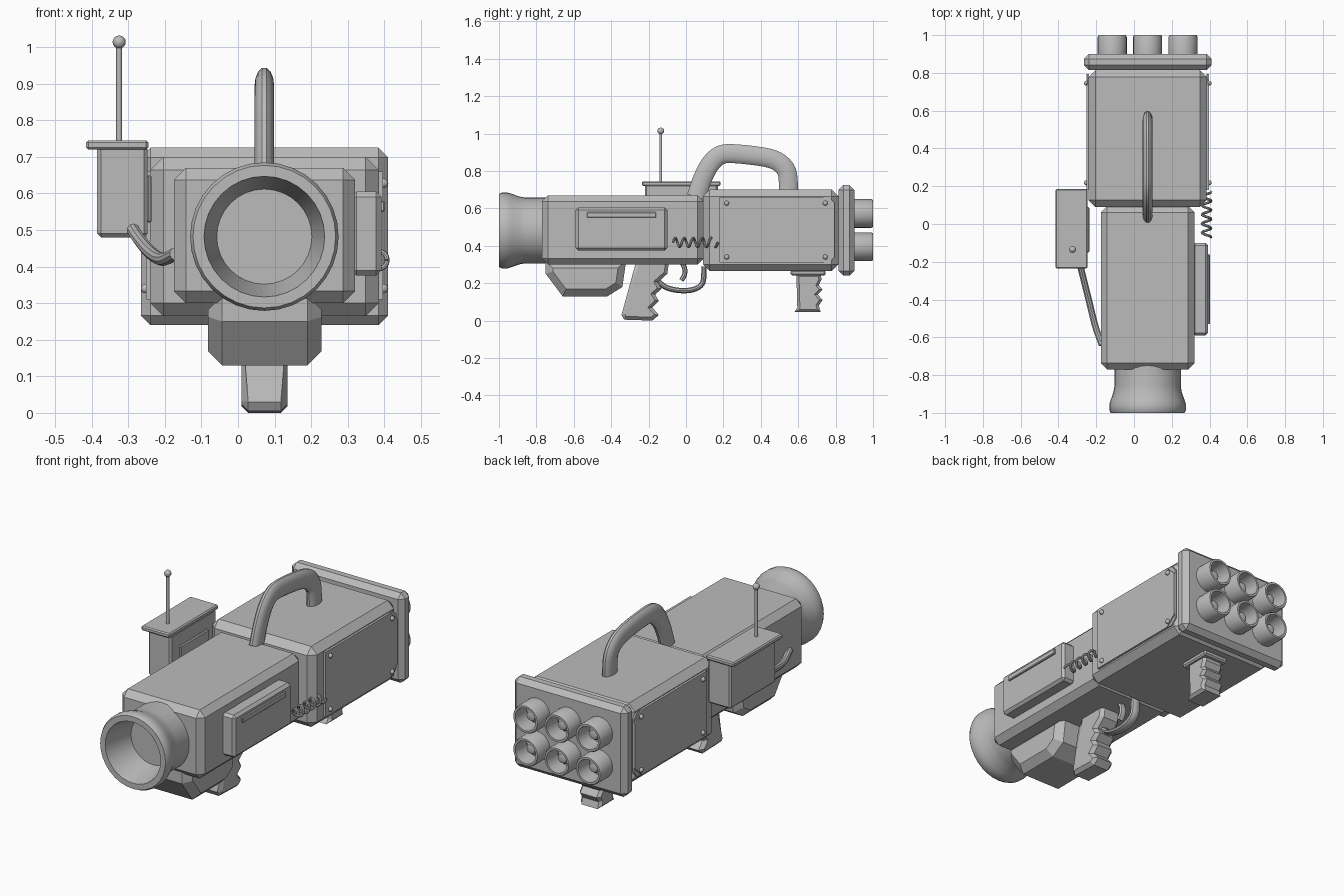
import bpy, bmesh, math
from mathutils import Vector, Matrix

if "Cube" in bpy.data.objects:
    bpy.data.objects.remove(bpy.data.objects["Cube"])

CX = 0.072  # centre line of the weapon
grey = bpy.data.materials.new("grey metal")
grey.diffuse_color = (0.5, 0.5, 0.5, 1)
grey.use_nodes = True
grey.node_tree.nodes["Principled BSDF"].inputs["Base Color"].default_value = grey.diffuse_color


def finish(name, bm, smooth=False):
    bmesh.ops.recalc_face_normals(bm, faces=bm.faces)
    me = bpy.data.meshes.new(name)
    bm.to_mesh(me)
    bm.free()
    ob = bpy.data.objects.new(name, me)
    bpy.context.collection.objects.link(ob)
    me.materials.append(grey)
    if smooth:
        bpy.ops.object.select_all(action='DESELECT')
        ob.select_set(True)
        bpy.context.view_layer.objects.active = ob
        bpy.ops.object.shade_smooth_by_angle(angle=math.radians(35))
    return ob


def chamfer(bm, width):
    if width:
        bmesh.ops.bevel(bm, geom=bm.edges[:], offset=width, segments=1,
                        affect='EDGES', profile=0.5)


def box(name, x, y, z, width=0.0):
    bm = bmesh.new()
    bmesh.ops.create_cube(bm, size=1)
    for v in bm.verts:
        v.co = [(r[0] + r[1]) / 2 + c * (r[1] - r[0]) for r, c in zip((x, y, z), v.co)]
    chamfer(bm, width)
    return finish(name, bm)


def extrude_x(name, pts, x0, x1, inset=0.0):
    """Side profile (y, z) extruded across x, with its flanks chamfered by inset."""
    bm = bmesh.new()
    f = bm.faces.new([bm.verts.new((x0, y, z)) for y, z in pts])
    r = bmesh.ops.extrude_face_region(bm, geom=[f])
    for v in r['geom']:
        if isinstance(v, bmesh.types.BMVert):
            v.co.x = x1
    if inset:
        edges = [e for e in bm.edges if abs(e.verts[0].co.x - e.verts[1].co.x) < 1e-6]
        bmesh.ops.bevel(bm, geom=edges, offset=inset, segments=1, affect='EDGES', profile=0.5)
    return finish(name, bm)


def lathe_y(name, cx, cz, prof, n=32):
    """Revolve (radius, y) points around an axis along y."""
    bm = bmesh.new()
    rings = []
    for r, y in prof:
        if r == 0:
            rings.append([bm.verts.new((cx, y, cz))] * n)
        else:
            rings.append([bm.verts.new((cx + r * math.cos(2 * math.pi * i / n), y,
                                        cz + r * math.sin(2 * math.pi * i / n))) for i in range(n)])
    for a, b in zip(rings, rings[1:]):
        for i in range(n):
            j = (i + 1) % n
            bm.faces.new(list(dict.fromkeys((a[i], a[j], b[j], b[i]))))
    return finish(name, bm, True)


def smooth_path(pts, steps=5):
    """Catmull-Rom curve through the points."""
    p = [Vector(q) for q in pts]
    p = [2 * p[0] - p[1]] + p + [2 * p[-1] - p[-2]]
    out = []
    for a, b, c, d in zip(p, p[1:], p[2:], p[3:]):
        for k in range(steps):
            t = k / steps
            out.append(0.5 * (2 * b + (c - a) * t + (2 * a - 5 * b + 4 * c - d) * t * t
                              + (3 * b - a - 3 * c + d) * t ** 3))
    return out + [p[-2]]


def sweep(name, path, side, rs, rn, n=14):
    """Elliptical tube: rs is the radius along the side direction, rn across it."""
    bm = bmesh.new()
    rings = []
    for i, c in enumerate(path):
        t = (path[min(i + 1, len(path) - 1)] - path[max(i - 1, 0)]).normalized()
        nrm = t.cross(Vector(side)).normalized()
        s = nrm.cross(t)
        rings.append([bm.verts.new(c + s * rs * math.cos(2 * math.pi * k / n)
                                   + nrm * rn * math.sin(2 * math.pi * k / n)) for k in range(n)])
    for a, b in zip(rings, rings[1:]):
        for k in range(n):
            bm.faces.new((a[k], a[(k + 1) % n], b[(k + 1) % n], b[k]))
    bm.faces.new(rings[0])
    bm.faces.new(rings[-1])
    return finish(name, bm, True)


# Main housings and end plate
box("front_body", (-0.175, 0.32), (-0.77, 0.095), (0.30, 0.67), 0.033)
box("rear_body", (-0.24, 0.385), (0.09, 0.815), (0.265, 0.70), 0.036)
box("rear_plate", (-0.265, 0.41), (0.815, 0.90), (0.24, 0.725), 0.026)

# Flared muzzle with a shallow conical recess
lathe_y("muzzle", CX, 0.482, [(0, -0.75), (0.176, -0.75), (0.176, -0.86), (0.181, -0.89),
        (0.195, -0.93), (0.203, -0.955), (0.203, -0.985), (0.195, -1.0), (0.165, -1.0),
        (0.13, -0.83), (0, -0.83)])

# Six launch tubes with rocket tips inside
for i, x in enumerate((CX - 0.187, CX, CX + 0.187)):
    for j, z in enumerate((0.395, 0.573)):
        lathe_y(f"launch_tube_{i}_{j}", x, z, [(0.077, 0.89), (0.077, 0.99), (0.072, 1.0),
                (0.061, 1.0), (0.056, 0.91), (0, 0.91)], 24)
        lathe_y(f"rocket_tip_{i}_{j}", x, z, [(0.04, 0.91), (0.036, 0.935), (0.024, 0.955),
                (0, 0.962)], 16)

# Carry handle
handle = [(0.055, 0.66), (0.085, 0.75), (0.125, 0.83), (0.175, 0.88), (0.24, 0.893), (0.40, 0.877),
          (0.485, 0.853), (0.535, 0.805), (0.547, 0.74), (0.547, 0.68)]
sweep("carry_handle", smooth_path([(CX, y, z) for y, z in handle]), (1, 0, 0), 0.027, 0.052)

# Side panels with bolts, mirrored on both flanks of the rear body
panel = [(0.18, 0.31), (0.735, 0.31), (0.795, 0.365), (0.795, 0.605), (0.735, 0.66), (0.18, 0.66)]
corner = [(0.735, 0.66), (0.795, 0.605), (0.795, 0.63), (0.765, 0.66)]
for side, x0, d in (("right", 0.383, 1), ("left", -0.238, -1)):
    extrude_x(f"side_panel_{side}", panel, x0, x0 + d * 0.014)
    extrude_x(f"upper_corner_{side}", corner, x0, x0 + d * 0.008)
    extrude_x(f"lower_corner_{side}", [(y, 0.97 - z) for y, z in corner], x0, x0 + d * 0.008)
    for i, y in enumerate((0.218, 0.745)):
        for j, z in enumerate((0.34, 0.628)):
            bm = bmesh.new()
            bmesh.ops.create_uvsphere(bm, u_segments=12, v_segments=8, radius=0.013,
                                      matrix=Matrix.Translation((x0 + d * 0.015, y, z)))
            finish(f"bolt_{side}_{i}_{j}", bm, True)

# Right-hand side box with raised strip, and its coiled cable
box("side_box", (0.31, 0.392), (-0.59, -0.10), (0.375, 0.605), 0.014)
box("side_box_strip", (0.388, 0.402), (-0.53, -0.16), (0.55, 0.58), 0.004)
coil = []
for i in range(81):
    a = i / 80 * 5 * 2 * math.pi
    coil.append(Vector((0.384 + 0.024 * math.cos(a), -0.07 + 0.24 * i / 80, 0.418 + 0.024 * math.sin(a))))
sweep("coiled_cable", coil, (0, 1, 0), 0.007, 0.007, 8)

# Block under the front body
extrude_x("under_block", [(-0.75, 0.32), (-0.75, 0.25), (-0.66, 0.13), (-0.42, 0.13), (-0.34, 0.18),
                          (-0.32, 0.32)], -0.082, 0.228, 0.038)

# Pistol grip, rear grip and its mount
extrude_x("pistol_grip", [(-0.265, 0.32), (-0.285, 0.25), (-0.345, 0.03), (-0.33, 0.005), (-0.18, 0.0),
          (-0.145, 0.03), (-0.18, 0.07), (-0.145, 0.105), (-0.165, 0.14), (-0.13, 0.17),
          (-0.15, 0.205), (-0.10, 0.25), (-0.09, 0.32)], 0.01, 0.135, 0.018)
box("rear_grip_mount", (-0.003, 0.147), (0.56, 0.745), (0.24, 0.27), 0.008)
extrude_x("rear_grip", [(0.59, 0.25), (0.595, 0.07), (0.58, 0.045), (0.72, 0.045), (0.71, 0.08),
          (0.73, 0.11), (0.705, 0.14), (0.73, 0.165), (0.71, 0.19), (0.725, 0.22), (0.72, 0.25)],
          0.01, 0.135, 0.014)

# Trigger and trigger guard
guard = [(-0.15, 0.21), (-0.10, 0.175), (-0.02, 0.16), (0.05, 0.17), (0.09, 0.205), (0.097, 0.29)]
sweep("trigger_guard", smooth_path([(CX, y, z) for y, z in guard]), (1, 0, 0), 0.027, 0.015, 10)
trigger = [(-0.02, 0.31), (-0.005, 0.27), (-0.01, 0.24), (-0.025, 0.215)]
sweep("trigger", smooth_path([(CX, y, z) for y, z in trigger], 3), (1, 0, 0), 0.02, 0.013, 8)

# Left-hand radio box with lid, inner panel, antenna and cable
box("radio_box", (-0.385, -0.247), (-0.22, 0.17), (0.48, 0.73), 0.01)
box("radio_lid", (-0.415, -0.245), (-0.235, 0.185), (0.72, 0.745), 0.006)
box("radio_panel", (-0.25, -0.236), (-0.15, 0.09), (0.52, 0.65), 0.005)
bm = bmesh.new()
bmesh.ops.create_cone(bm, segments=12, radius1=0.008, radius2=0.008, depth=0.28, cap_ends=True,
                      matrix=Matrix.Translation((-0.325, -0.135, 0.87)))
finish("antenna", bm, True)
bm = bmesh.new()
bmesh.ops.create_uvsphere(bm, u_segments=12, v_segments=8, radius=0.018,
                          matrix=Matrix.Translation((-0.325, -0.135, 1.014)))
finish("antenna_ball", bm, True)
cable = [(-0.29, -0.20, 0.505), (-0.265, -0.30, 0.468), (-0.235, -0.42, 0.435), (-0.205, -0.54, 0.42),
         (-0.17, -0.64, 0.435)]
sweep("radio_cable", smooth_path(cable), (0, 0, 1), 0.018, 0.018, 10)
